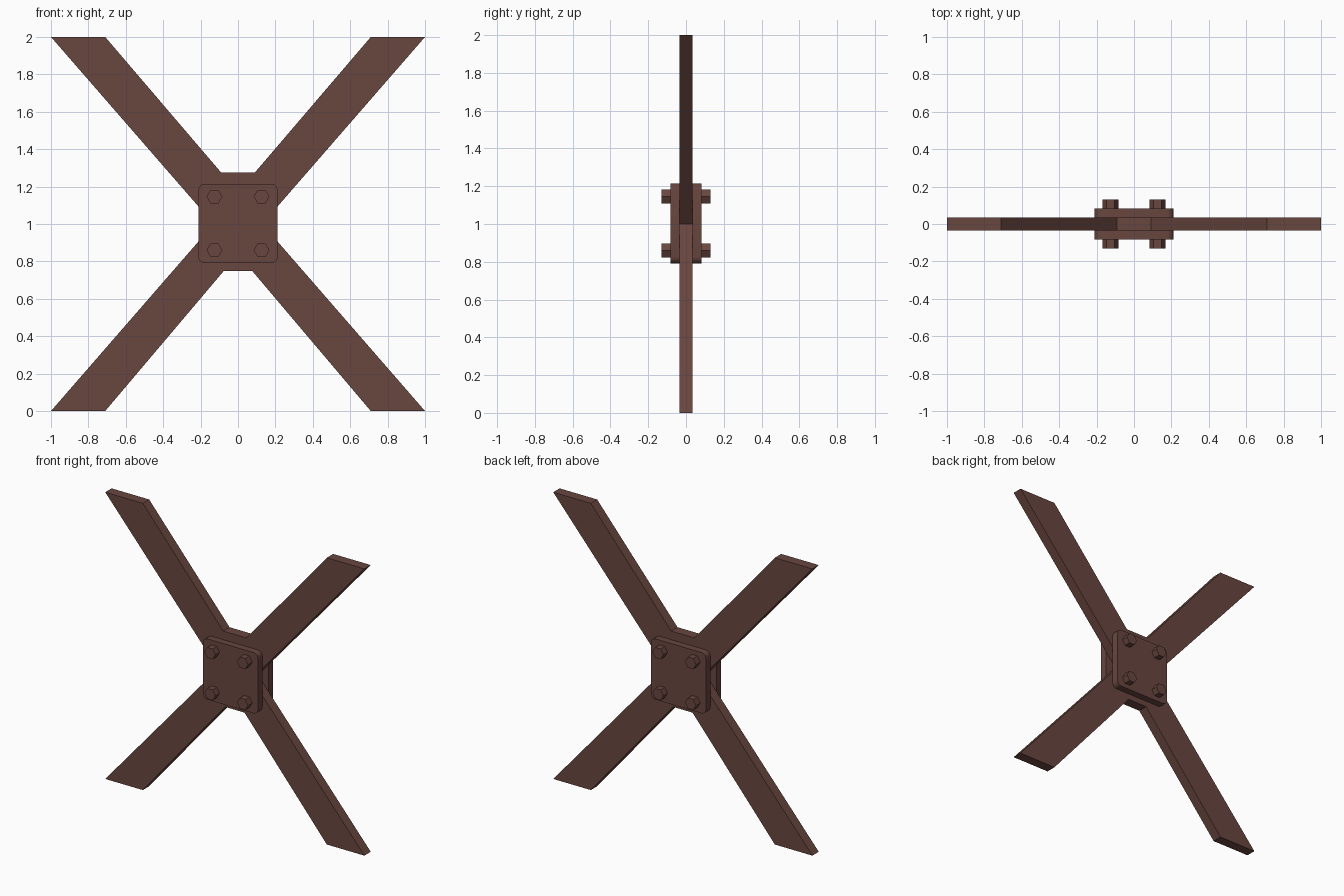
import bpy
import bmesh
from math import cos, sin, pi

cube = bpy.data.objects.get("Cube")
if cube:
    bpy.data.objects.remove(cube, do_unlink=True)

brown = bpy.data.materials.new("rusty brown")
brown.use_nodes = True
colour = (0.14, 0.061, 0.049, 1)
brown.diffuse_color = colour
bsdf = next(n for n in brown.node_tree.nodes if n.type == 'BSDF_PRINCIPLED')
bsdf.inputs["Base Color"].default_value = colour
bsdf.inputs["Roughness"].default_value = 0.7


def prism(name, outline, y0, y1):
    """Extrude an x-z outline from y0 to y1."""
    bm = bmesh.new()
    face = bm.faces.new([bm.verts.new((x, y0, z)) for x, z in outline])
    new = bmesh.ops.extrude_face_region(bm, geom=[face])["geom"]
    moved = [v for v in new if isinstance(v, bmesh.types.BMVert)]
    bmesh.ops.translate(bm, verts=moved, vec=(0, y1 - y0, 0))
    bmesh.ops.recalc_face_normals(bm, faces=bm.faces)
    mesh = bpy.data.meshes.new(name)
    bm.to_mesh(mesh)
    bm.free()
    mesh.materials.append(brown)
    obj = bpy.data.objects.new(name, mesh)
    bpy.context.collection.objects.link(obj)
    return obj


# Crossed brace: right half of the outline, then mirrored to the left
half = [(0.075, 0.75), (0.71, 0), (1, 0), (0.13, 1),
        (1, 2), (0.71, 2), (0.09, 1.275)]
outline = half + [(-x, z) for x, z in reversed(half)]
prism("cross_brace", outline, -0.035, 0.035)


# Rounded square clamp plates and their hexagonal bolts, front and back
def rounded_square(size, radius, steps=4):
    points = []
    for corner, (sx, sz) in enumerate([(1, 1), (-1, 1), (-1, -1), (1, -1)]):
        for i in range(steps + 1):
            a = (corner + i / steps) * pi / 2
            points.append((sx * (size - radius) + radius * cos(a),
                           1.003 + sz * (size - radius) + radius * sin(a)))
    return points


for side, s in (("front", -1), ("back", 1)):
    plate = prism(side + "_plate", rounded_square(0.212, 0.035), s * 0.035, s * 0.083)
    bpy.context.view_layer.objects.active = plate
    bpy.ops.object.select_all(action='DESELECT')
    plate.select_set(True)
    bpy.ops.object.shade_smooth_by_angle(angle=pi / 6)
    for across, cx in (("left", 0.126), ("right", -0.126)):
        for level, cz in (("upper", 1.146), ("lower", 0.86)):
            hexagon = [(cx + 0.042 * cos(k * pi / 3), cz + 0.042 * sin(k * pi / 3))
                       for k in range(6)]
            prism(f"{side}_{level}_{across}_bolt", hexagon, s * 0.075, s * 0.13)
